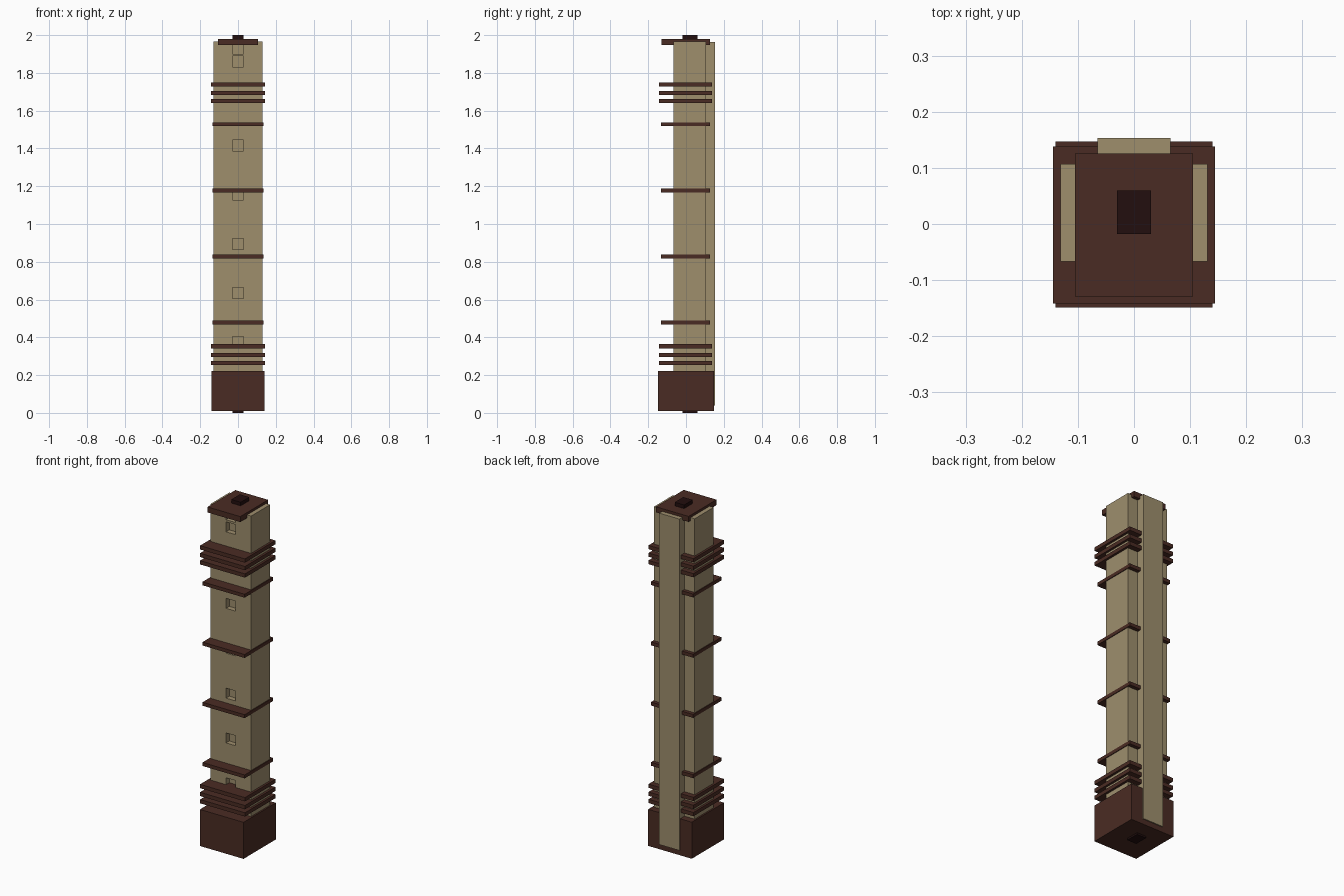
import bpy

if "Cube" in bpy.data.objects:
    bpy.data.objects.remove(bpy.data.objects["Cube"])


def material(name, rgb):
    m = bpy.data.materials.new(name)
    m.diffuse_color = (*rgb, 1.0)
    m.use_nodes = True
    m.node_tree.nodes["Principled BSDF"].inputs["Base Color"].default_value = m.diffuse_color
    return m


TAN = material("sandstone", (0.342, 0.271, 0.152))
BROWN = material("dark_brown", (0.0685, 0.0242, 0.0168))
BLACK = material("near_black", (0.016, 0.0044, 0.0044))


def box(name, x, y, z, mat):
    """Box from (min, max) ranges along each axis."""
    corners = [(a, b, c) for a in x for b in y for c in z]
    faces = [(0, 1, 3, 2), (4, 6, 7, 5), (0, 4, 5, 1),
             (2, 3, 7, 6), (0, 2, 6, 4), (1, 5, 7, 3)]
    mesh = bpy.data.meshes.new(name)
    mesh.from_pydata(corners, [], faces)
    mesh.materials.append(mat)
    obj = bpy.data.objects.new(name, mesh)
    bpy.context.collection.objects.link(obj)
    return obj


# Plinth, tower shaft, rear pilaster, roof slab and inner core
box("plinth", (-0.14, 0.14), (-0.149, 0.147), (0.01, 0.222), BROWN)
tower = box("tower_shaft", (-0.131, 0.131), (-0.067, 0.107), (0.15, 1.965), TAN)
box("rear_pilaster", (-0.065, 0.065), (0.09, 0.153), (0.04, 1.963), TAN)
box("roof_slab", (-0.105, 0.105), (-0.129, 0.126), (1.947, 1.979), BROWN)
box("inner_core", (-0.03, 0.03), (-0.018, 0.06), (0.0, 2.0), BLACK)

# Wide ledges in two groups of three
for i, z in enumerate((0.265, 0.307, 0.353, 1.651, 1.694, 1.738)):
    box(f"wide_ledge_{i + 1}", (-0.144, 0.144), (-0.142, 0.138),
        (z - 0.011, z + 0.011), BROWN)

# Narrow ledges at regular storeys
for i in range(4):
    z = 0.479 + i * 0.3495
    box(f"narrow_ledge_{i + 1}", (-0.135, 0.135), (-0.132, 0.128),
        (z - 0.01, z + 0.01), BROWN)

# Recessed square windows in the front wall
for i, z in enumerate((0.375, 0.635, 0.895, 1.156, 1.416, 1.86, 1.93)):
    cutter = box(f"window_cutter_{i + 1}", (-0.03, 0.03), (-0.1, -0.037),
                 (z - 0.029, z + 0.029), TAN)
    cutter.hide_render = True
    cutter.hide_viewport = True
    mod = tower.modifiers.new(f"window_{i + 1}", 'BOOLEAN')
    mod.operation = 'DIFFERENCE'
    mod.solver = 'EXACT'
    mod.object = cutter
